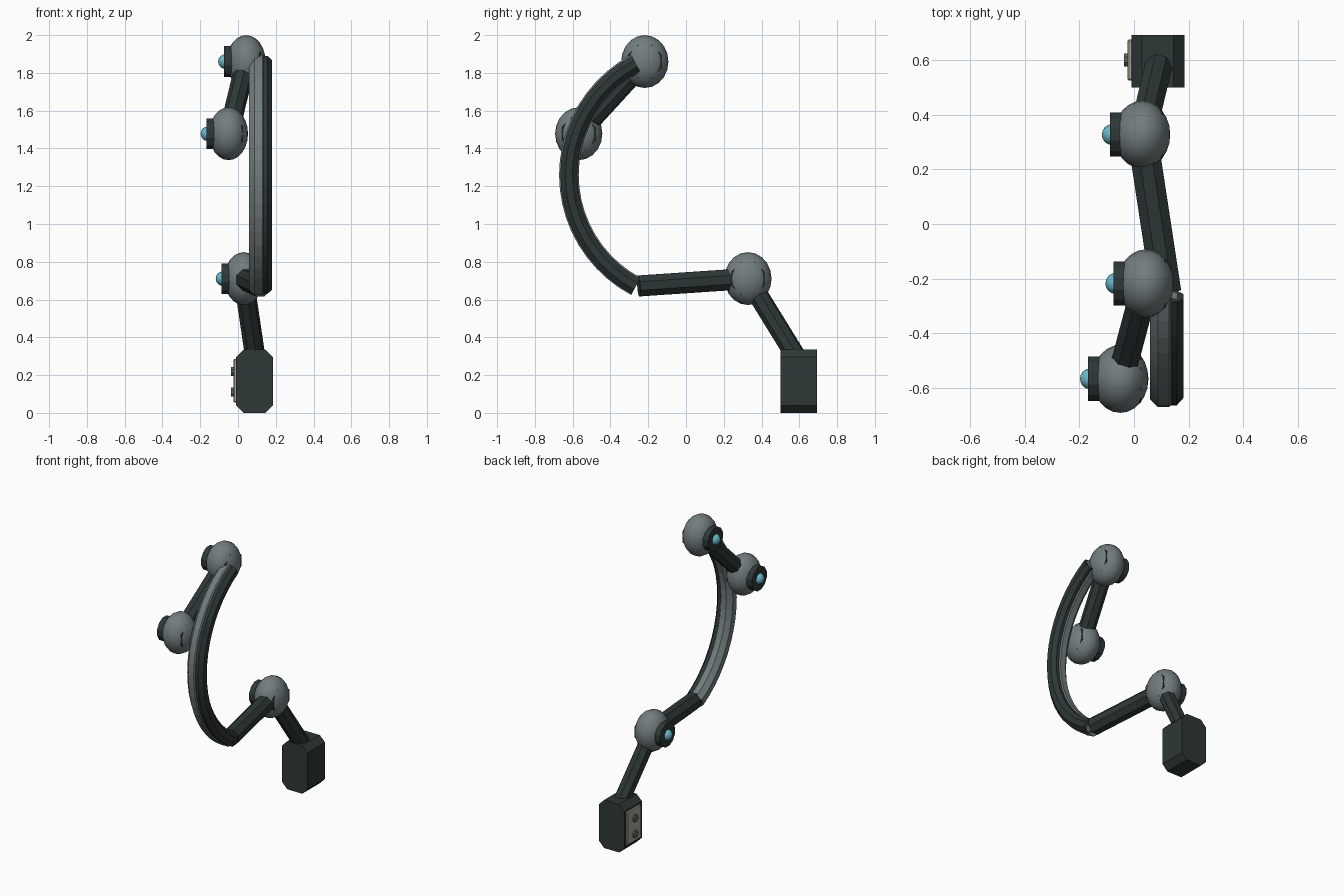
import bpy, bmesh, math
from mathutils import Vector, Matrix

cube = bpy.data.objects.get("Cube")
if cube:
    bpy.data.objects.remove(cube, do_unlink=True)


def material(name, rgb):
    m = bpy.data.materials.new(name)
    m.use_nodes = True
    m.diffuse_color = (*rgb, 1)
    bsdf = next(n for n in m.node_tree.nodes if n.type == "BSDF_PRINCIPLED")
    bsdf.inputs["Base Color"].default_value = (*rgb, 1)
    return m


DARK = material("dark metal", (0.027, 0.04, 0.038))
GREY = material("grey metal", (0.17, 0.205, 0.21))
CYAN = material("cyan lens", (0.14, 0.48, 0.58))
BEIGE = material("beige plate", (0.42, 0.39, 0.32))
BOLT = material("bolt grey", (0.12, 0.13, 0.13))


def finish(name, bm, mat, smooth=False):
    bmesh.ops.recalc_face_normals(bm, faces=bm.faces[:])
    for f in bm.faces:
        f.smooth = smooth
    me = bpy.data.meshes.new(name)
    bm.to_mesh(me)
    bm.free()
    me.materials.append(mat)
    ob = bpy.data.objects.new(name, me)
    bpy.context.scene.collection.objects.link(ob)
    return ob


def prism(name, a, b, radius, mat, sides=8):
    """Straight many-sided bar between two points."""
    a, b = Vector(a), Vector(b)
    d = b - a
    rot = d.to_track_quat("Z", "Y").to_matrix().to_4x4()
    turn = Matrix.Rotation(math.pi / sides, 4, "Z")
    bm = bmesh.new()
    bmesh.ops.create_cone(bm, cap_ends=True, segments=sides, radius1=radius,
                          radius2=radius, depth=d.length,
                          matrix=Matrix.Translation((a + b) / 2) @ rot @ turn)
    return finish(name, bm, mat)


def ball(name, centre, size, mat, segs=20):
    bm = bmesh.new()
    # poles lie along x
    place = (Matrix.Translation(centre) @ Matrix.Diagonal((*size, 1))
             @ Matrix.Rotation(math.pi / 2, 4, "Y"))
    bmesh.ops.create_uvsphere(bm, u_segments=segs, v_segments=segs // 2 + 2,
                              radius=1, matrix=place)
    return finish(name, bm, mat, True)


def joint(name, c):
    """Ball joint with a through collar and a lens on its right side."""
    c = Vector(c)
    ball(name + "_ball", c, (0.103, 0.125, 0.14), GREY)
    prism(name + "_collar", c + Vector((-0.118, 0, 0)), c, 0.084, DARK, 12)
    prism(name + "_cap", c, c + Vector((0.075, 0, 0)), 0.095, DARK, 8)
    ball(name + "_lens", c + Vector((-0.112, 0, 0)), (0.036, 0.038, 0.038), CYAN, 12)


def arc_tube(name, x, half_x, half_r, mat, steps=20):
    """Octagonal bar swept along the bow of the limb."""
    cy, cz, big, reach = 0.048, 1.26, 0.668, math.radians(62)
    bm = bmesh.new()
    rings = []
    for i in range(steps + 1):
        t = -reach + 2 * reach * i / steps
        ring = []
        for k in range(8):
            p = math.pi / 8 + k * math.pi / 4
            r = big + half_r * math.sin(p) / math.cos(math.pi / 8)
            px = x + half_x * math.cos(p) / math.cos(math.pi / 8)
            ring.append(bm.verts.new((px, cy - r * math.cos(t), cz + r * math.sin(t))))
        rings.append(ring)
    for r0, r1 in zip(rings, rings[1:]):
        for k in range(8):
            bm.faces.new((r0[k], r0[k - 1], r1[k - 1], r1[k]))
    bm.faces.new(rings[0])
    bm.faces.new(rings[-1])
    return finish(name, bm, mat)


# Ball joints
top = (0.043, -0.218, 1.86)
tip = (-0.05, -0.568, 1.478)
knee = (0.03, 0.328, 0.711)
joint("top_joint", top)
joint("tip_joint", tip)
joint("knee_joint", knee)

# Struts
prism("upper_strut", tip, top, 0.054, DARK)
prism("lower_arm", (0.118, -0.25, 0.672), knee, 0.06, DARK)
prism("ankle_strut", knee, (0.095, 0.6, 0.27), 0.054, DARK)

# Bowed limb: grey spine with a dark rail on its outer side
arc_tube("bow_spine", 0.108, 0.05, 0.052, GREY)
arc_tube("bow_rail", 0.14, 0.041, 0.045, DARK)

# Foot block with chamfered long edges
x0, x1, h, c = -0.01, 0.185, 0.335, 0.04
outline = [(x0 + c, 0), (x1 - c, 0), (x1, c), (x1, h - c),
           (x1 - c, h), (x0 + c, h), (x0, h - c), (x0, c)]
bm = bmesh.new()
face = bm.faces.new([bm.verts.new((x, 0.5, z)) for x, z in outline])
ext = bmesh.ops.extrude_face_region(bm, geom=[face])
bmesh.ops.translate(bm, vec=(0, 0.193, 0),
                    verts=[v for v in ext["geom"] if isinstance(v, bmesh.types.BMVert)])
if not any(abs(f.calc_center_median().y - 0.5) < 1e-4 for f in bm.faces):
    bm.faces.new([v for v in bm.verts if v.co.y < 0.51])
finish("foot_block", bm, DARK)

# Side plate and its bolts
bm = bmesh.new()
bmesh.ops.create_cube(bm, size=1, matrix=Matrix.Translation((-0.013, 0.602, 0.17))
                      @ Matrix.Diagonal((0.022, 0.15, 0.23, 1)))
bmesh.ops.bevel(bm, geom=bm.edges[:], offset=0.005, segments=1, affect="EDGES")
finish("foot_plate", bm, BEIGE)
for label, z in (("upper", 0.22), ("lower", 0.11)):
    prism(label + "_bolt", (-0.037, 0.602, z), (-0.01, 0.602, z), 0.026, BOLT)
